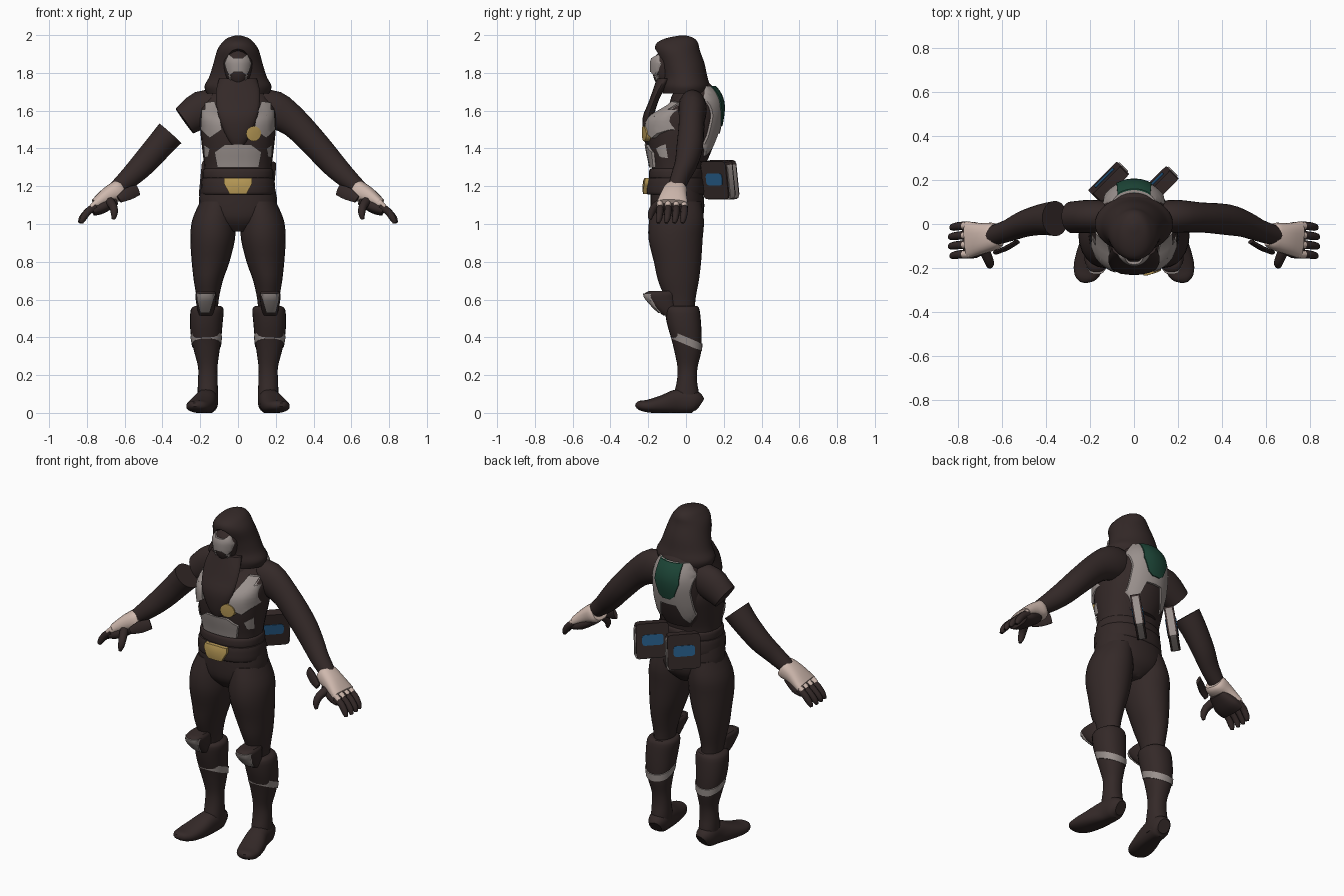
import bpy, bmesh, math
from mathutils import Vector, Matrix
from mathutils.bvhtree import BVHTree

if "Cube" in bpy.data.objects:
    bpy.data.objects.remove(bpy.data.objects["Cube"], do_unlink=True)
made = []


def material(name, r, g, b):
    m = bpy.data.materials.new(name)
    m.use_nodes = True
    m.diffuse_color = (r, g, b, 1)
    m.node_tree.nodes["Principled BSDF"].inputs["Base Color"].default_value = (r, g, b, 1)
    return m


DARK = material("dark brown cloth", .034, .022, .021)
SILVER = material("grey armour", .32, .28, .265)
TAN = material("pale glove", .62, .48, .42)
GOLD = material("gold", .46, .31, .09)
BLUE = material("blue panel", .02, .11, .25)
GREEN = material("green panel", .012, .06, .038)


def finish(name, bm, mat):
    bmesh.ops.recalc_face_normals(bm, faces=bm.faces)
    me = bpy.data.meshes.new(name)
    bm.to_mesh(me)
    bm.free()
    me.materials.append(mat)
    ob = bpy.data.objects.new(name, me)
    bpy.context.collection.objects.link(ob)
    made.append(ob)
    return ob


def smooth_path(rings, steps):
    # Catmull-Rom through the section list
    r = [Vector(p) for p in rings]
    out = []
    for i in range(len(r) - 1):
        a, b, c, d = r[max(i - 1, 0)], r[i], r[i + 1], r[min(i + 2, len(r) - 1)]
        for k in range(steps):
            t = k / steps
            out.append(b + (c - a) * (t / 2) + (a * 2 - b * 5 + c * 4 - d) * (t * t / 2)
                       + (b * 3 - a - c * 3 + d) * (t ** 3 / 2))
    return out + [r[-1]]


def loft(name, rings, mat=DARK, s=1, ref=None, power=1, tilt=0, sides=24, steps=3, floor=None):
    # sections are x, y, z, half width, half depth; ref turns them along the path
    pts = smooth_path(rings, steps)
    bm = bmesh.new()
    loops = []
    for i, p in enumerate(pts):
        u, v = Vector((1, 0, 0)), Vector((0, 1, 0))
        if ref:
            t = (pts[min(i + 1, len(pts) - 1)] - pts[max(i - 1, 0)])[0:3]
            t = Vector(t).normalized()
            v = t.cross(Vector(ref)).normalized()
            u = v.cross(t)
        loop = []
        for k in range(sides):
            c, n = math.cos(math.tau * k / sides), math.sin(math.tau * k / sides)
            c, n = (math.copysign(abs(q) ** power, q) for q in (c, n))
            co = Vector(p[0:3]) + u * (c * p[3]) + v * (n * p[4])
            co.z += tilt * (co.y - p[1])
            if floor is not None:
                co.z = max(co.z, floor)
            loop.append(bm.verts.new((co.x * s, co.y, co.z)))
        loops.append(loop)
    for a, b in zip(loops, loops[1:]):
        for k in range(sides):
            j = (k + 1) % sides
            bm.faces.new((a[k], a[j], b[j], b[k]))
    bm.faces.new(loops[0])
    bm.faces.new(loops[-1])
    return finish(name, bm, mat)


def plate(name, outline, target, mat, s=1, side=-1, thick=.009, grid=.02):
    # flat outline in x and z, diced and dropped onto the target surface
    me = target.data
    tree = BVHTree.FromPolygons([v.co for v in me.vertices], [p.vertices for p in me.polygons])
    bm = bmesh.new()
    bm.faces.new([bm.verts.new((x * s, side, z)) for x, z in outline])
    for axis in (0, 2):
        lo = min(v.co[axis] for v in bm.verts)
        hi = max(v.co[axis] for v in bm.verts)
        n = max(2, int((hi - lo) / grid))
        for k in range(1, n):
            co, no = Vector(), Vector()
            co[axis], no[axis] = lo + (hi - lo) * k / n, 1
            bmesh.ops.bisect_plane(bm, geom=bm.verts[:] + bm.edges[:] + bm.faces[:],
                                   plane_co=co, plane_no=no)
    for v in bm.verts:
        hit = tree.ray_cast(v.co, Vector((0, -side, 0)))[0]
        if hit is None:
            hit = tree.find_nearest(Vector((v.co.x, side * .2, v.co.z)))[0]
        v.co = hit + Vector((0, side * .002, 0))
    bmesh.ops.triangulate(bm, faces=[f for f in bm.faces if len(f.verts) > 4])
    back = bmesh.ops.extrude_face_region(bm, geom=bm.faces[:])["geom"]
    for v in back:
        if isinstance(v, bmesh.types.BMVert):
            v.co.y += side * thick
    return finish(name, bm, mat)


def box(name, size, matrix, mat, bevel=.012):
    bm = bmesh.new()
    bmesh.ops.create_cube(bm, size=1, matrix=Matrix.Diagonal((*size, 1)))
    corners = [e for e in bm.edges if abs(e.verts[0].co.y - e.verts[1].co.y) > size[1] / 2]
    bmesh.ops.bevel(bm, geom=corners, offset=bevel, segments=2, affect='EDGES', profile=.5)
    bm.transform(matrix)
    return finish(name, bm, mat)


def mirrored(half):
    return half + [(-x, z) for x, z in reversed(half)]


# Torso, belt and pelvis
torso = loft("torso", [(0, -.05, 1.2, .175, .13), (0, -.05, 1.3, .178, .13), (0, -.045, 1.4, .19, .155),
                       (0, -.035, 1.5, .2, .175), (0, -.03, 1.57, .2, .16), (0, .01, 1.63, .19, .105),
                       (0, .03, 1.7, .14, .075), (0, .03, 1.78, .08, .06)], power=.85)
loft("pelvis", [(0, -.05, .96, .06, .08), (0, -.047, 1.02, .17, .13), (0, -.045, 1.1, .208, .142),
                (0, -.05, 1.22, .19, .135)], power=.9)
belt = loft("belt", [(0, -.055, 1.155, .19, .145), (0, -.055, 1.17, .197, .155), (0, -.055, 1.235, .193, .15),
                     (0, -.055, 1.245, .185, .14)], power=.9)
loft("upper_belt", [(0, -.052, 1.24, .183, .14), (0, -.052, 1.25, .188, .145),
                    (0, -.052, 1.285, .186, .142), (0, -.052, 1.295, .175, .13)], power=.9)
plate("belt_buckle", mirrored([(.075, 1.25), (.075, 1.215), (.045, 1.16)]), belt, GOLD, thick=.02)
plate("abdomen_plate", mirrored([(.07, 1.42), (.125, 1.38), (.11, 1.3)]), torso, SILVER, thick=.014)

# Chest armour
for s, tag in ((1, "left"), (-1, "right")):
    plate(tag + "_chest_plate", [(.125, 1.65), (.19, 1.64), (.198, 1.5), (.15, 1.455), (.085, 1.5), (.1, 1.58)],
          torso, SILVER, s, thick=.02)
    plate(tag + "_rib_plate", [(.15, 1.4), (.182, 1.42), (.178, 1.35), (.16, 1.355)], torso, SILVER, s)
disc = [(.083 + .04 * math.cos(math.tau * k / 16), 1.478 + .04 * math.sin(math.tau * k / 16)) for k in range(16)]
plate("chest_disc", disc, torso, GOLD, thick=.026)

# Back shell with its frame and panel
shell = loft("back_shell", [(0, .05, 1.33, .1, .06), (0, .05, 1.4, .14, .09), (0, .05, 1.5, .155, .12),
                            (0, .05, 1.62, .155, .138), (0, .05, 1.7, .13, .115), (0, .05, 1.76, .09, .06)])
frame = mirrored([(.1, 1.73), (.14, 1.66), (.125, 1.57), (.135, 1.42), (.1, 1.36), (.075, 1.4), (.05, 1.48)])
plate("back_frame", frame, shell, SILVER, side=1, thick=.012)
plate("back_panel", mirrored([(.075, 1.73), (.08, 1.62), (.05, 1.54), (.025, 1.52)]), shell, GREEN,
      side=1, thick=.018)

# Hooded head
hood = loft("hood", [(0, 0, 1.69, .165, .122), (0, 0, 1.73, .177, .127), (0, -.005, 1.78, .152, .118),
                     (0, -.02, 1.85, .13, .118), (0, -.045, 1.92, .11, .118), (0, -.045, 1.96, .084, .108),
                     (0, -.03, 1.985, .055, .07), (0, -.015, 1.998, .012, .015)], sides=40, steps=4)
cutter = loft("hood_opening_cutter", [(0, -.2, 1.825 - .105 * math.cos(math.pi * k / 12),
                                       .003 + .085 * math.sin(math.pi * k / 12),
                                       .003 + .12 * math.sin(math.pi * k / 12)) for k in range(13)], sides=32)
cutter.hide_render = True
cut = hood.modifiers.new("opening", 'BOOLEAN')
cut.object, cut.solver = cutter, 'EXACT'
bpy.context.view_layer.objects.active = hood
bpy.ops.object.modifier_apply(modifier=cut.name)
made.remove(cutter)
bpy.data.objects.remove(cutter, do_unlink=True)
face = loft("face", [(0, -.1, 1.72, .03, .04), (0, -.1, 1.77, .06, .07), (0, -.1, 1.83, .076, .078),
                     (0, -.1, 1.88, .072, .07), (0, -.09, 1.93, .03, .03)])
plate("face_mask", mirrored([(.025, 1.88), (.05, 1.9), (.072, 1.85), (.06, 1.81), (.045, 1.785), (.022, 1.805)]),
      face, SILVER, thick=.012, grid=.012)
for s, tag in ((1, "left"), (-1, "right")):
    plate(tag + "_cheek_guard", [(.035, 1.765), (.058, 1.79), (.062, 1.77), (.045, 1.75)], face, SILVER, s)
loft("scarf", [(0, -.11, 1.77, .1, .045), (0, -.145, 1.71, .115, .03), (0, -.175, 1.64, .115, .025),
               (0, -.2, 1.56, .1, .03), (0, -.2, 1.46, .06, .025), (0, -.19, 1.4, .02, .015)])

# Arms: the right sleeve has a gap above the elbow
shoulder = [(.1, .03, 1.62, .07, .085), (.19, .035, 1.605, .075, .1)]
forearm = [(.42, .02, 1.41, .07, .072), (.5, 0, 1.32, .06, .066), (.57, -.03, 1.25, .05, .056),
           (.65, -.055, 1.18, .045, .042)]
Y = (0, 1, 0)
loft("left_arm", shoulder + [(.3, .03, 1.535, .068, .08)] + forearm, ref=Y)
loft("right_sleeve", shoulder + [(.283, .03, 1.545, .072, .08)], s=-1, ref=Y)
loft("right_forearm", [(.358, .025, 1.48, .08, .078)] + forearm, s=-1, ref=Y)

for s, tag in ((1, "left"), (-1, "right")):
    # Hand, glove and fingers
    loft(tag + "_glove", [(.615, -.05, 1.185, .05, .045), (.635, -.055, 1.175, .062, .055),
                          (.69, -.065, 1.15, .07, .045), (.755, -.072, 1.105, .085, .03)],
         TAN, s, Y, power=.8)
    loft(tag + "_palm", [(.65, -.065, 1.13, .05, .03), (.72, -.072, 1.09, .082, .035),
                         (.77, -.075, 1.07, .08, .028)], DARK, s, Y, power=.8)
    for k in range(4):
        y = -.138 + k * .043
        reach = .012 * math.sin(math.pi * (k + .5) / 4)
        loft(tag + "_knuckle_%d" % (k + 1), [(.74, y, 1.12, .016, .018), (.775, y, 1.09, .017, .016)],
             TAN, s, Y, sides=10)
        loft(tag + "_finger_%d" % (k + 1), [(.75, y, 1.095, .019, .022), (.79, y, 1.07, .019, .02),
                                            (.815 + reach, y - .005, 1.03, .017, .018),
                                            (.825 + reach, y - .01, 1.005, .009, .01)], DARK, s, Y, sides=10)
    loft(tag + "_thumb", [(.68, -.12, 1.12, .025, .025), (.66, -.165, 1.09, .022, .022),
                          (.655, -.185, 1.055, .018, .018), (.66, -.19, 1.025, .009, .009)],
         DARK, s, (1, 0, 0), sides=10)
    loft(tag + "_cuff_flap", [(.53, -.08, 1.18, .01, .03), (.58, -.11, 1.16, .01, .035),
                              (.63, -.13, 1.13, .01, .02)], DARK, s, Y, sides=10)

    # Leg, boot and foot
    loft(tag + "_thigh", [(.11, -.045, 1.12, .09, .125), (.128, -.05, 1.02, .115, .145),
                          (.134, -.055, .92, .118, .143), (.145, -.045, .8, .1, .125),
                          (.157, -.04, .7, .077, .108), (.16, -.03, .6, .058, .08),
                          (.16, -.025, .5, .05, .07)], DARK, s)
    loft(tag + "_boot", [(.16, -.02, .565, .07, .08), (.163, -.02, .545, .087, .092), (.168, -.01, .47, .086, .09),
                         (.168, .003, .39, .079, .08), (.165, .01, .32, .066, .07), (.16, .008, .24, .051, .053),
                         (.16, .005, .17, .052, .053), (.16, .003, .1, .054, .065), (.16, 0, .03, .052, .06)],
         DARK, s, power=.9)
    loft(tag + "_shin_band", [(.167, .003, .36, .078, .082), (.168, .001, .402, .084, .086)],
         SILVER, s, power=.9, tilt=-.42)
    loft(tag + "_foot", [(.155, .072, .045, .035, .04), (.16, .04, .06, .055, .06), (.168, -.04, .06, .058, .066),
                         (.188, -.12, .045, .068, .05), (.21, -.2, .036, .066, .034),
                         (.225, -.245, .04, .046, .024), (.23, -.265, .043, .015, .01)],
         DARK, s, (1, 0, 0), power=.85, floor=0)
    pad = loft(tag + "_knee_pad", [(.17, -.085, .515, .035, .035), (.17, -.105, .55, .046, .055),
                                   (.17, -.13, .6, .054, .075), (.17, -.135, .63, .055, .085),
                                   (.17, -.125, .645, .045, .07)], DARK, s, power=.75)
    plate(tag + "_knee_plate", [(.12, .632), (.22, .632), (.215, .59), (.2, .53), (.15, .53), (.135, .58)],
          pad, SILVER, s)

# Belt pouches, both set on the same diagonal
for tag, x, y in (("right", -.115, .19), ("left", .11, .17)):
    turn = (Matrix.Translation((x, y, 1.235)) @ Matrix.Rotation(math.radians(45), 4, 'Z')
            @ Matrix.Rotation(math.radians(8), 4, 'X'))
    box(tag + "_pouch", (.185, .055, .2), turn, DARK, .02)
    box(tag + "_pouch_rim", (.185, .036, .19), turn @ Matrix.Translation((.006, 0, -.01)), SILVER, .02)
    box(tag + "_pouch_window", (.12, .062, .062), turn @ Matrix.Translation((0, 0, .005)), BLUE, .015)

bpy.ops.object.select_all(action='DESELECT')
for ob in made:
    ob.select_set(True)
bpy.context.view_layer.objects.active = torso
bpy.ops.object.shade_smooth_by_angle(angle=math.radians(40))
